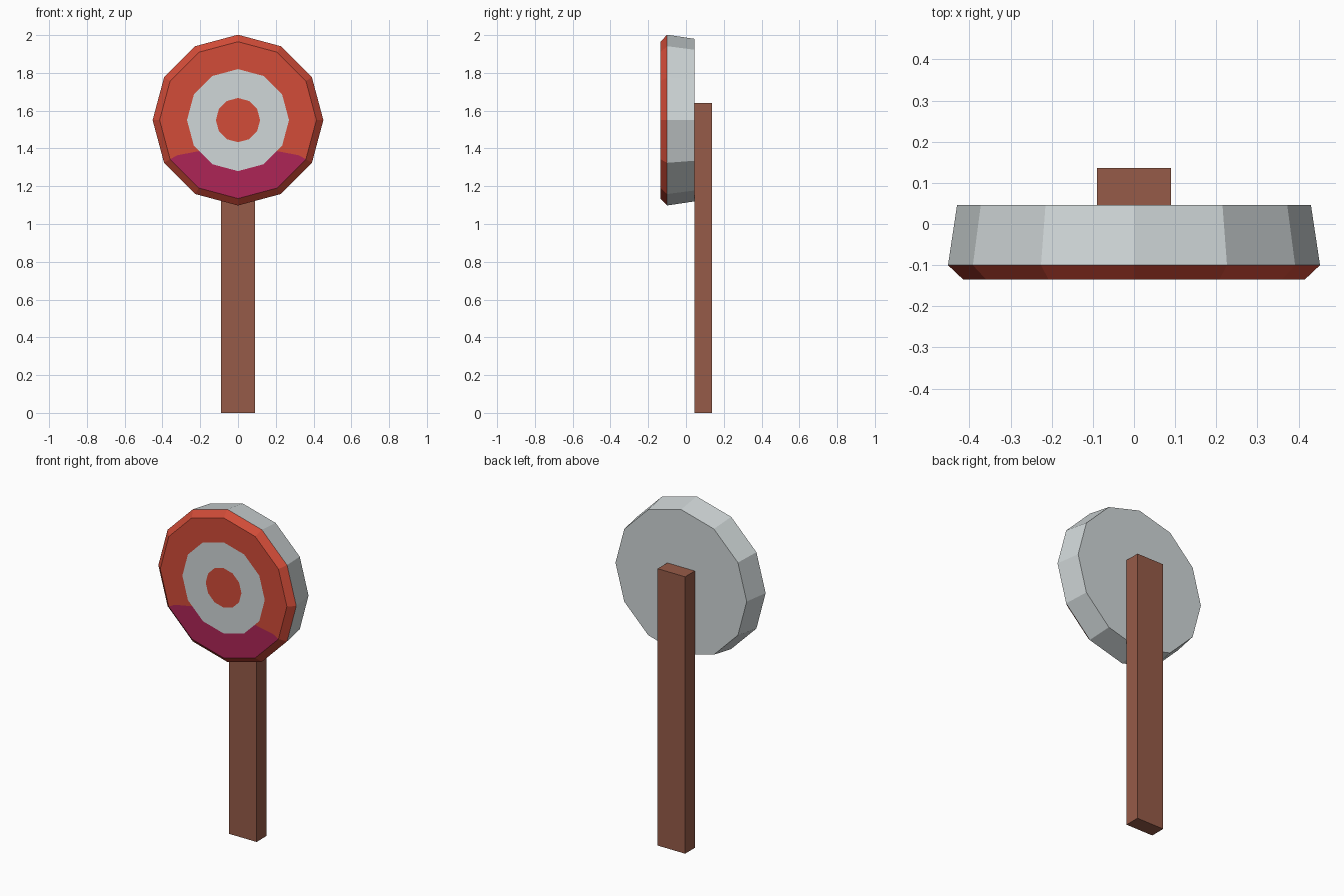
import bpy, bmesh, math
from mathutils import Vector

if "Cube" in bpy.data.objects:
    bpy.data.objects.remove(bpy.data.objects["Cube"])


def material(name, rgb):
    m = bpy.data.materials.new(name)
    lin = [(c / 255 / 12.92) if c < 10 else ((c / 255 + 0.055) / 1.055) ** 2.4 for c in rgb]
    m.diffuse_color = (*lin, 1)
    m.use_nodes = True
    m.node_tree.nodes["Principled BSDF"].inputs["Base Color"].default_value = m.diffuse_color
    return m


RED = material("red paint", (210, 76, 56))
WHITE = material("pale grey", (208, 215, 216))
PURPLE = material("crimson purple", (174, 37, 86))
WOOD = material("brown wood", (150, 91, 72))


def make_object(name, bm, mats):
    bmesh.ops.recalc_face_normals(bm, faces=bm.faces)
    me = bpy.data.meshes.new(name)
    bm.to_mesh(me)
    bm.free()
    for m in mats:
        me.materials.append(m)
    ob = bpy.data.objects.new(name, me)
    bpy.context.collection.objects.link(ob)
    return ob


# Target disc: rings of a 12-sided profile from the back to the bullseye
CZ, N = 1.55, 12
profile = [(0.43, 0.046), (0.452, -0.10), (0.415, -0.135), (0.27, -0.135), (0.117, -0.135)]
band_mats = [1, 0, 0, 1]  # rim, bevel, outer ring, middle ring
bm = bmesh.new()
rings = [[bm.verts.new((r * math.cos(math.tau * i / N), y, CZ + r * math.sin(math.tau * i / N)))
          for i in range(N)] for r, y in profile]
bm.faces.new(rings[0]).material_index = 1   # back
bm.faces.new(rings[-1]).material_index = 0  # bullseye
outer = []
for k, mat in enumerate(band_mats):
    for i in range(N):
        j = (i + 1) % N
        f = bm.faces.new((rings[k][i], rings[k][j], rings[k + 1][j], rings[k + 1][i]))
        f.material_index = mat
        if k == 2:
            outer.append(f)

# Purple patch: cut the lower outer ring along two slightly sloping lines
SLOPE, LINE_Z = 0.19, 1.425
for sector, side in ((7, -1), (10, 1)):
    f = outer[sector]
    bmesh.ops.bisect_plane(bm, geom=[f, *f.edges, *f.verts], dist=1e-5,
                           plane_co=Vector((0, 0, LINE_Z)),
                           plane_no=Vector((side * SLOPE, 0, 1)))
for f in bm.faces:
    c = f.calc_center_median()
    rad = math.hypot(c.x, c.z - CZ)
    if c.y < -0.134 and rad > 0.27 and c.z < LINE_Z - SLOPE * abs(c.x):
        f.material_index = 2
make_object("target_disc", bm, [RED, WHITE, PURPLE])

# Wooden post behind the disc
bm = bmesh.new()
bmesh.ops.create_cube(bm, size=1)
for v in bm.verts:
    v.co = (v.co.x * 0.18, 0.091 + v.co.y * 0.091, 0.82 + v.co.z * 1.64)
make_object("post", bm, [WOOD])
